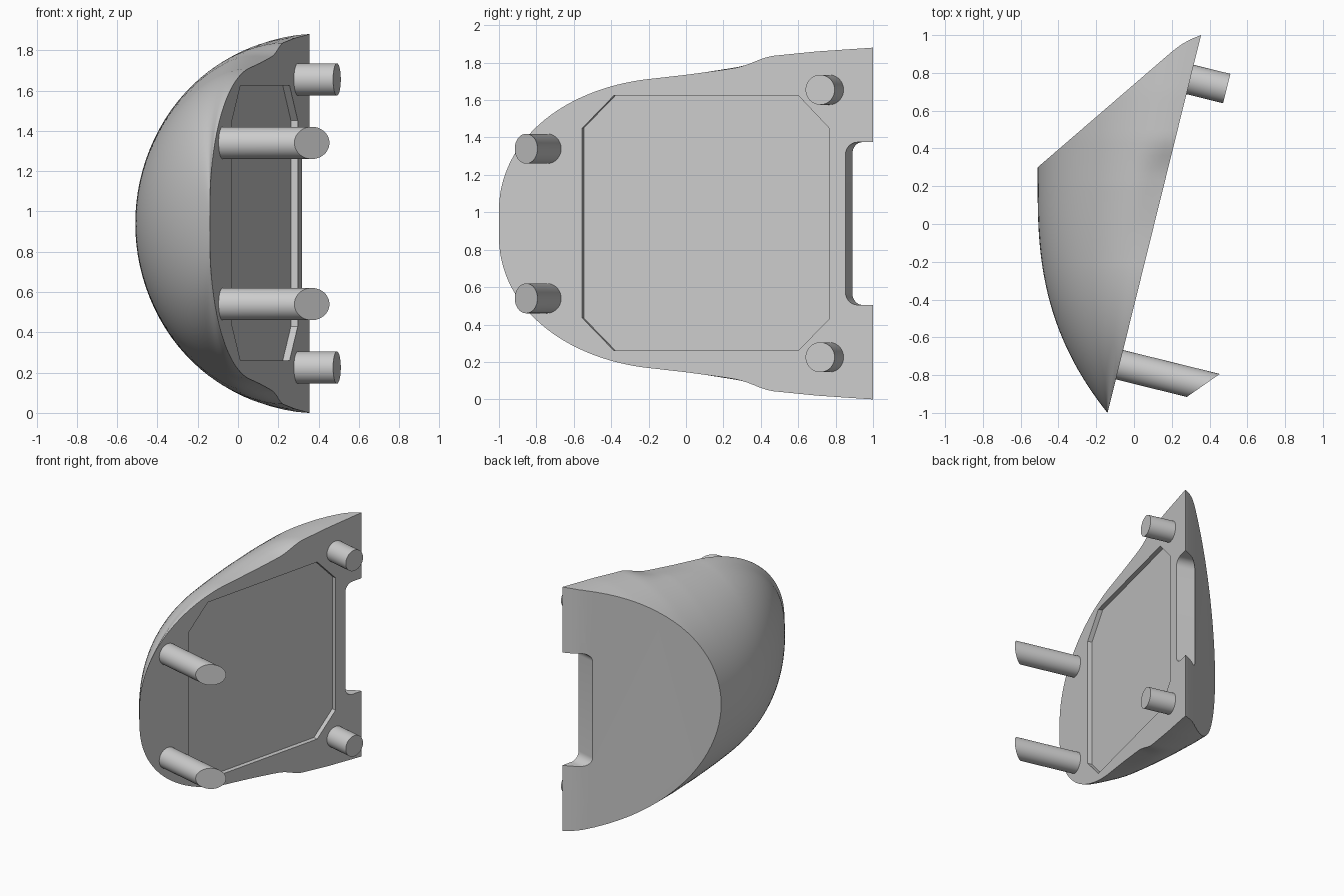
import bpy, bmesh, math
from mathutils import Vector

if "Cube" in bpy.data.objects:
    bpy.data.objects.remove(bpy.data.objects["Cube"], do_unlink=True)

MID = 0.94                                    # height of the symmetry plane
NORMAL = Vector((0.971, -0.24, 0)).normalized()   # direction the flat plate faces

grey = bpy.data.materials.new("plain grey")
grey.use_nodes = True
grey.diffuse_color = (0.6, 0.6, 0.6, 1)
grey.node_tree.nodes["Principled BSDF"].inputs["Base Color"].default_value = (0.6, 0.6, 0.6, 1)


def finish(name, bm):
    bmesh.ops.recalc_face_normals(bm, faces=bm.faces)
    mesh = bpy.data.meshes.new(name)
    bm.to_mesh(mesh)
    bm.free()
    mesh.materials.append(grey)
    ob = bpy.data.objects.new(name, mesh)
    bpy.context.collection.objects.link(ob)
    return ob


def activate(ob):
    bpy.ops.object.select_all(action='DESELECT')
    ob.select_set(True)
    bpy.context.view_layer.objects.active = ob


def plate_x(y):
    return 0.1075 + 0.2475 * y


def plate_point(y, z, d=0.0):
    """Point on the plate at y, z, moved d along the plate normal."""
    return Vector((plate_x(y), y, z)) + NORMAL * d


def prism(name, outline, d0, d1):
    """Extrude a plate outline; d1 is a function of y to allow slanted ends."""
    bm = bmesh.new()
    low = [bm.verts.new(plate_point(y, z, d0)) for y, z in outline]
    top = [bm.verts.new(plate_point(y, z, d1(y))) for y, z in outline]
    bm.faces.new(low[::-1])
    bm.faces.new(top)
    for i in range(len(low)):
        j = (i + 1) % len(low)
        bm.faces.new((low[i], low[j], top[j], top[i]))
    return finish(name, bm)


def smooth(t):
    t = min(max(t, 0), 1)
    return t * t * (3 - 2 * t)


def interp(y, pts):
    for (a, p), (b, q) in zip(pts, pts[1:]):
        if y <= b:
            return p + (q - p) * (y - a) / (b - a)
    return pts[-1][1]


def half_height(y):
    if y < -0.22:
        return 0.805 * math.sqrt(max(0, 1 - ((0.1 - y) / 1.1) ** 2))
    return interp(y, [(-0.22, 0.77), (0, 0.815), (0.2, 0.855), (0.45, 0.895),
                      (0.7, 0.92), (1.04, 0.943)])


def finger_dip(y):
    return interp(y, [(-0.22, 0), (0, 0.02), (0.2, 0.033), (0.28, 0.033),
                      (0.34, 0.023), (0.4, 0.008), (0.45, 0), (2, 0)])


def dome_x(y):
    return -0.51 + 0.37 * max(0, (0.2 - y) / 1.2) ** 2.6


# Domed body: half-oval sections lofted along the plate
bm = bmesh.new()
ROWS, COLS = 90, 48
rings = []
for i in range(ROWS + 1):
    y = -1 + 2.04 * (i / ROWS) ** 1.7
    ring = []
    for j in range(COLS + 1):
        a = math.pi * (j / COLS - 0.5)
        u = max(0, math.cos(a))
        z = half_height(y) * math.sqrt(max(0, 1 - u ** 1.8))
        z -= finger_dip(y) * (1 - smooth(u / 0.3))
        x = plate_x(y) + (dome_x(y) - plate_x(y)) * u
        ring.append(bm.verts.new((x, y, MID + math.copysign(max(z, 0), a))))
    rings.append(ring)
for r, s in zip(rings, rings[1:]):
    for j in range(COLS + 1):
        k = (j + 1) % (COLS + 1)
        bm.faces.new((r[j], r[k], s[k], s[j]))
bm.faces.new(rings[-1])
bmesh.ops.remove_doubles(bm, verts=bm.verts, dist=0.0002)

# Flat rear face with a rounded outer edge
rear = [(-0.51, 0.3), (0.2, 0.912), (0.25, 0.95), (0.3, 0.978), (0.355, 1.0)]
for (x0, y0), (x1, y1) in zip(rear, rear[1:]):
    cut = bmesh.ops.bisect_plane(
        bm, geom=bm.verts[:] + bm.edges[:] + bm.faces[:], dist=0.00001,
        plane_co=(x0, y0, 0), plane_no=(y0 - y1, x1 - x0, 0), clear_outer=True)
    rim = [e for e in cut["geom_cut"] if isinstance(e, bmesh.types.BMEdge)
           and e.is_boundary]
    bmesh.ops.edgenet_fill(bm, edges=rim)
body = finish("domed_body", bm)

# Shallow eight-sided recess and rounded notch cut into the plate
recess = [(-0.555, 0.435), (-0.385, 0.26), (0.6, 0.26), (0.765, 0.43),
          (0.765, 1.45), (0.6, 1.625), (-0.385, 1.625), (-0.555, 1.45)]
R = 0.065
notch = [(1.3, 0.505)]
for cz, start in ((0.505 + R, 270), (1.375 - R, 180)):
    for k in range(9):
        a = math.radians(start - 90 * k / 8)
        notch.append((0.853 + R + R * math.cos(a), cz + R * math.sin(a)))
notch.append((1.3, 1.375))
cutters = [prism("recess_cutter", recess, -0.035, lambda y: 0.1),
           prism("notch_cutter", notch, -0.6, lambda y: 0.4)]
for cutter in cutters:
    cutter.hide_render = True
    activate(body)
    mod = body.modifiers.new("cut", 'BOOLEAN')
    mod.operation = 'DIFFERENCE'
    mod.solver = 'EXACT'
    mod.object = cutter
    bpy.ops.object.modifier_apply(modifier=mod.name)
    bpy.data.objects.remove(cutter, do_unlink=True)

# Pegs: short square-ended at the rear, long slanted at the front
parts = [body]
for level, side in (("upper", 1), ("lower", -1)):
    for name, y, dz, r, length, slant in (("front", -0.745, 0.4, 0.08, 0.457, 0.9),
                                          ("rear", 0.765, 0.715, 0.08, 0.2, 0)):
        circle = []
        for k in range(48):
            a = math.tau * k / 48
            circle.append((y + 0.971 * r * math.cos(a), MID + side * dz + r * math.sin(a)))
        parts.append(prism(f"{level}_{name}_peg", circle, -0.003,
                           lambda v, y=y, n=length, s=slant: n + s * (v - y)))

for ob in parts:
    activate(ob)
    bpy.ops.object.shade_smooth_by_angle(angle=math.radians(30))
